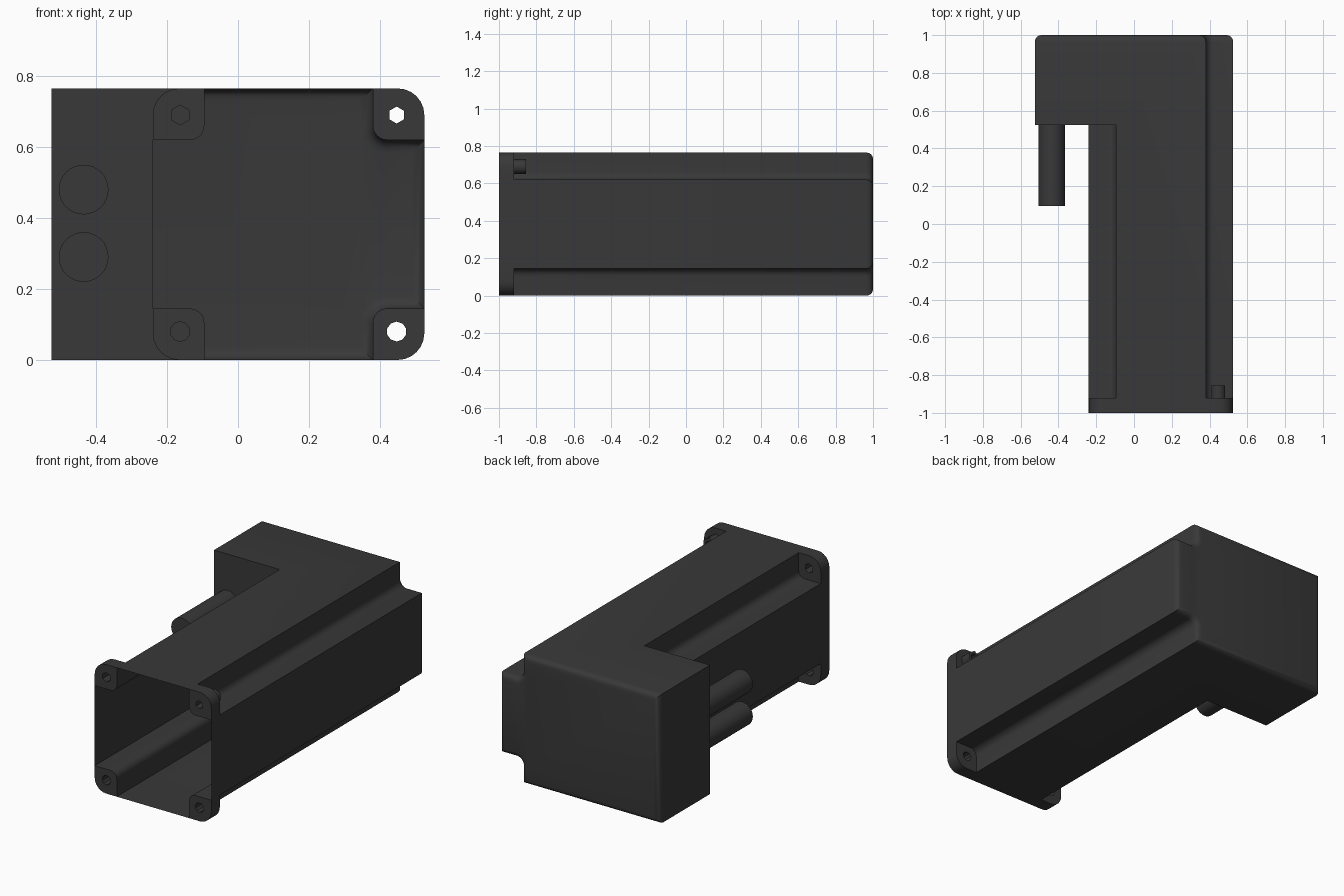
import bpy, bmesh, math
from mathutils import Matrix

cube = bpy.data.objects.get("Cube")
if cube:
    bpy.data.objects.remove(cube, do_unlink=True)

HALF_X, TOP, LEFT_X = 0.525, 0.765, -0.24
NOTCH, TAB_Y, LEG_Y = 0.145, -0.92, 0.525

mat = bpy.data.materials.new("charcoal plastic")
mat.use_nodes = True
colour = (0.04, 0.04, 0.04, 1)
mat.diffuse_color = colour
mat.node_tree.nodes["Principled BSDF"].inputs["Base Color"].default_value = colour


def circle(x, z, r, n):
    return [(x + r * math.sin(math.tau * i / n), z + r * math.cos(math.tau * i / n))
            for i in range(n)]


def corner_shape(sx, sz, a, b, r_out, r_in):
    """Square at one corner of the tube, rounded outside and inside."""
    def arc(c, r, start):
        if r == 0:
            return [(c, c)]
        return [(c + r * math.cos(t), c + r * math.sin(t))
                for t in (start + math.pi / 2 * i / 6 for i in range(7))]
    pts = arc(a + r_out, r_out, math.pi) + [(b, a)] + arc(b - r_in, r_in, 0) + [(a, b)]
    ox = HALF_X if sx > 0 else LEFT_X
    oz = TOP if sz > 0 else 0
    return [(ox - sx * u, oz - sz * v) for u, v in pts]


def prism(name, loops, lo, hi, axis="Y"):
    """Extrude filled outlines; further loops become holes."""
    curve = bpy.data.curves.new(name, "CURVE")
    curve.dimensions, curve.fill_mode = "2D", "BOTH"
    curve.extrude = (hi - lo) / 2
    for loop in loops:
        spline = curve.splines.new("POLY")
        spline.points.add(len(loop) - 1)
        for point, (u, v) in zip(spline.points, loop):
            point.co = (u, v, 0, 1)
        spline.use_cyclic_u = True
    temp = bpy.data.objects.new(name + "_outline", curve)
    bpy.context.collection.objects.link(temp)
    graph = bpy.context.evaluated_depsgraph_get()
    mesh = bpy.data.meshes.new_from_object(temp.evaluated_get(graph))
    bpy.data.objects.remove(temp, do_unlink=True)
    mid = (lo + hi) / 2
    if axis == "Y":
        mesh.transform(Matrix.Translation((0, mid, 0)) @ Matrix.Rotation(math.pi / 2, 4, "X"))
    else:
        mesh.transform(Matrix.Translation((0, 0, mid)))
    bm = bmesh.new()
    bm.from_mesh(mesh)
    bmesh.ops.remove_doubles(bm, verts=bm.verts, dist=1e-5)
    bmesh.ops.recalc_face_normals(bm, faces=bm.faces)
    bm.to_mesh(mesh)
    bm.free()
    mesh.materials.clear()
    mesh.materials.append(mat)
    obj = bpy.data.objects.new(name, mesh)
    bpy.context.collection.objects.link(obj)
    return obj


def smooth(obj):
    bpy.ops.object.select_all(action="DESELECT")
    obj.select_set(True)
    bpy.context.view_layer.objects.active = obj
    bpy.ops.object.shade_smooth_by_angle(angle=math.radians(35))


# Housing: L-shaped block with a groove cut along each tube corner
plan = [(LEFT_X, -1), (HALF_X, -1), (HALF_X, 1), (-HALF_X, 1),
        (-HALF_X, LEG_Y), (LEFT_X, LEG_Y)]
housing = prism("housing", [plan], 0, TOP, "Z")
cutters = []
for sx in (-1, 1):
    for sz in (-1, 1):
        groove = corner_shape(sx, sz, -0.1, NOTCH, 0, 0.04)
        cutter = prism("groove_cutter", [groove], -1.1, 1.1 if sx > 0 else LEG_Y)
        cutter.hide_render = True
        cutters.append(cutter)
        mod = housing.modifiers.new("groove", "BOOLEAN")
        mod.operation, mod.solver, mod.object = "DIFFERENCE", "EXACT", cutter
graph = bpy.context.evaluated_depsgraph_get()
shell = bpy.data.meshes.new_from_object(housing.evaluated_get(graph))
housing.modifiers.clear()
housing.data = shell
for cutter in cutters:
    bpy.data.objects.remove(cutter, do_unlink=True)

# Round the back rim, then open the front of the hollow tube
bm = bmesh.new()
bm.from_mesh(shell)
bmesh.ops.remove_doubles(bm, verts=bm.verts, dist=1e-5)
bmesh.ops.dissolve_limit(bm, angle_limit=0.02, verts=bm.verts, edges=bm.edges)
rim = [e for e in bm.edges if all(v.co.y > 0.999 for v in e.verts)]
bmesh.ops.bevel(bm, geom=rim, offset=0.035, segments=4, profile=0.5,
                affect="EDGES", clamp_overlap=False)
front = [f for f in bm.faces if all(v.co.y < -0.999 for v in f.verts)]
bmesh.ops.delete(bm, geom=front, context="FACES")
bm.to_mesh(shell)
bm.free()
shell.materials.clear()
shell.materials.append(mat)
smooth(housing)

# Mounting tabs with screw holes
for sx, side in ((-1, "right"), (1, "left")):
    hole_x = 0.447 if sx > 0 else -0.163
    for sz, level in ((-1, "lower"), (1, "upper")):
        hole_z = 0.69 if sz > 0 else 0.08
        hole = circle(hole_x, hole_z, 0.024 if sx * sz > 0 and sx > 0 else 0.028,
                      6 if sz > 0 else 10)
        outline = corner_shape(sx, sz, 0, NOTCH, 0.075, 0.04)
        smooth(prism(f"{level}_{side}_mounting_tab", [outline, hole], -1, TAB_Y))

# Hexagonal nut behind the upper left tab
prism("hex_nut", [circle(0.447, 0.69, 0.041, 6), circle(0.447, 0.69, 0.024, 6)],
      TAB_Y, -0.855)

# Round pegs on the front of the side leg
for name, z in (("lower_peg", 0.29), ("upper_peg", 0.48)):
    smooth(prism(name, [circle(-0.435, z, 0.07, 32)], 0.095, LEG_Y + 0.005))
